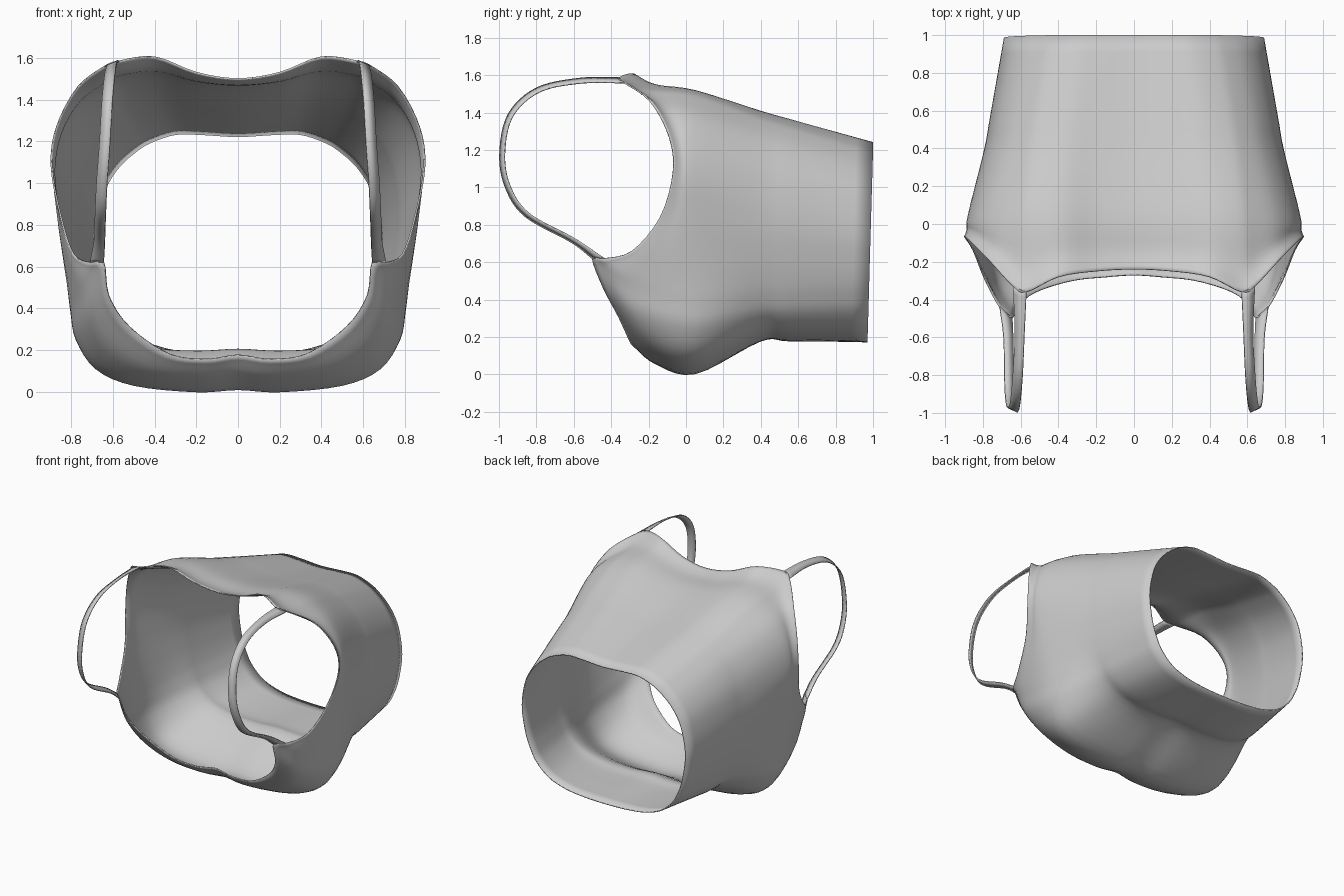
import bpy, bmesh
from mathutils import Vector as V

if "Cube" in bpy.data.objects:
    bpy.data.objects.remove(bpy.data.objects["Cube"])


def spline(pts, n, mirror_ends=False):
    """Catmull-Rom resampling, n steps per segment."""
    if mirror_ends:
        flip = lambda p: V((-p.x, p.y, p.z))
        p = [flip(pts[1])] + pts + [flip(pts[-2])]
    else:
        p = [2 * pts[0] - pts[1]] + pts + [2 * pts[-1] - pts[-2]]
    out = []
    for i in range(1, len(p) - 2):
        a, b, c, d = p[i - 1:i + 3]
        for k in range(n):
            t = k / n
            out.append(0.5 * (2 * b + (c - a) * t + (2 * a - 5 * b + 4 * c - d) * t * t
                              + (3 * b - a - 3 * c + d) * t ** 3))
    return out + [pts[-1]]


def sheet(name, rows, thickness):
    """Skin a grid of points, mirror it across x and give it cloth thickness."""
    bm = bmesh.new()
    grid = [[bm.verts.new(p) for p in r] for r in rows]
    for r, s in zip(grid, grid[1:]):
        for i in range(len(r) - 1):
            bm.faces.new((r[i], r[i + 1], s[i + 1], s[i]))
    me = bpy.data.meshes.new(name)
    bm.to_mesh(me)
    bm.free()
    ob = bpy.data.objects.new(name, me)
    bpy.context.collection.objects.link(ob)
    m = ob.modifiers.new("mirror", 'MIRROR')
    m.merge_threshold = 0.002
    s = ob.modifiers.new("thickness", 'SOLIDIFY')
    s.thickness = thickness
    s.offset = 0
    bpy.ops.object.select_all(action='DESELECT')
    bpy.context.view_layer.objects.active = ob
    ob.select_set(True)
    bpy.ops.object.shade_smooth_by_angle(angle=0.9)
    return ob


# Half cross-sections (x, z), from back centre round the side to front centre
waist = [(0, 1.225), (.18, 1.235), (.3, 1.235), (.41, 1.2), (.48, 1.16), (.57, 1.08),
         (.64, .97), (.675, .84), (.685, .72), (.67, .6), (.65, .51), (.62, .43),
         (.57, .34), (.47, .25), (.33, .2), (.17, .18), (0, .175)]
ribs = [(0, 1.37), (.2, 1.385), (.36, 1.405), (.5, 1.38), (.58, 1.34), (.68, 1.25),
        (.755, 1.11), (.785, .95), (.785, .79), (.765, .64), (.74, .52), (.71, .42),
        (.66, .32), (.55, .235), (.38, .19), (.18, .18), (0, .19)]
bust = [(0, 1.46), (.2, 1.475), (.38, 1.515), (.54, 1.5), (.63, 1.46), (.755, 1.37),
        (.84, 1.23), (.875, 1.05), (.86, .84), (.835, .65), (.815, .5), (.8, .38),
        (.775, .25), (.68, .11), (.5, .035), (.2, .005), (0, .015)]
# Upper rim: back neckline, armhole, front neckline
rim = [(0, -.24, 1.5), (.2, -.25, 1.53), (.4, -.28, 1.605), (.57, -.36, 1.585),
       (.64, -.33, 1.56), (.77, -.19, 1.46), (.87, -.09, 1.27), (.895, -.07, 1.08),
       (.85, -.14, .84), (.79, -.29, .66), (.71, -.44, .62), (.645, -.5, .62),
       (.62, -.44, .46), (.52, -.36, .31), (.33, -.3, .18), (.15, -.28, .155), (0, -.27, .175)]

r_waist = [V((x, .97 + .028 * (z - .17), z)) for x, z in waist]
r_ribs = [V((x, .4, z)) for x, z in ribs]
r_low = [a.lerp(b, .72) for a, b in zip(r_waist, r_ribs)]
r_bust = [V((x, .05, z)) for x, z in bust]
r_rim = [V(p) for p in rim]
# Rounded shoulder of the surface between bust section and rim
r_dome = []
for a, b in zip(r_bust, r_rim):
    p = a.lerp(b, .36)
    p.y = a.y + (b.y - a.y) * .65
    r_dome.append(p)

# Body of the top
rings = [spline(r, 4, True) for r in (r_waist, r_low, r_ribs, r_bust, r_dome, r_rim)]
columns = [spline(list(c), 5) for c in zip(*rings)]
sheet("top_body", columns, .008)

# Shoulder straps: tilted ribbon from front panel over to the back
inner = [V(p) for p in [(.645, -.5, .62), (.64, -.61, .705), (.635, -.86, .845),
                        (.628, -.965, 1.0), (.615, -.995, 1.18), (.603, -.95, 1.39),
                        (.59, -.8, 1.53), (.58, -.57, 1.582), (.57, -.36, 1.585)]]
centre = V((0, -.5, 1.1))
outer = []
for p in inner:
    d = V((0, centre.y - p.y, centre.z - p.z)).normalized()
    outer.append(p + V((.05, 0, 0)) + d * .025)
outer[0], outer[-1] = r_rim[10], r_rim[4]
sheet("shoulder_strap", [spline(outer, 6), spline(inner, 6)], .008)
